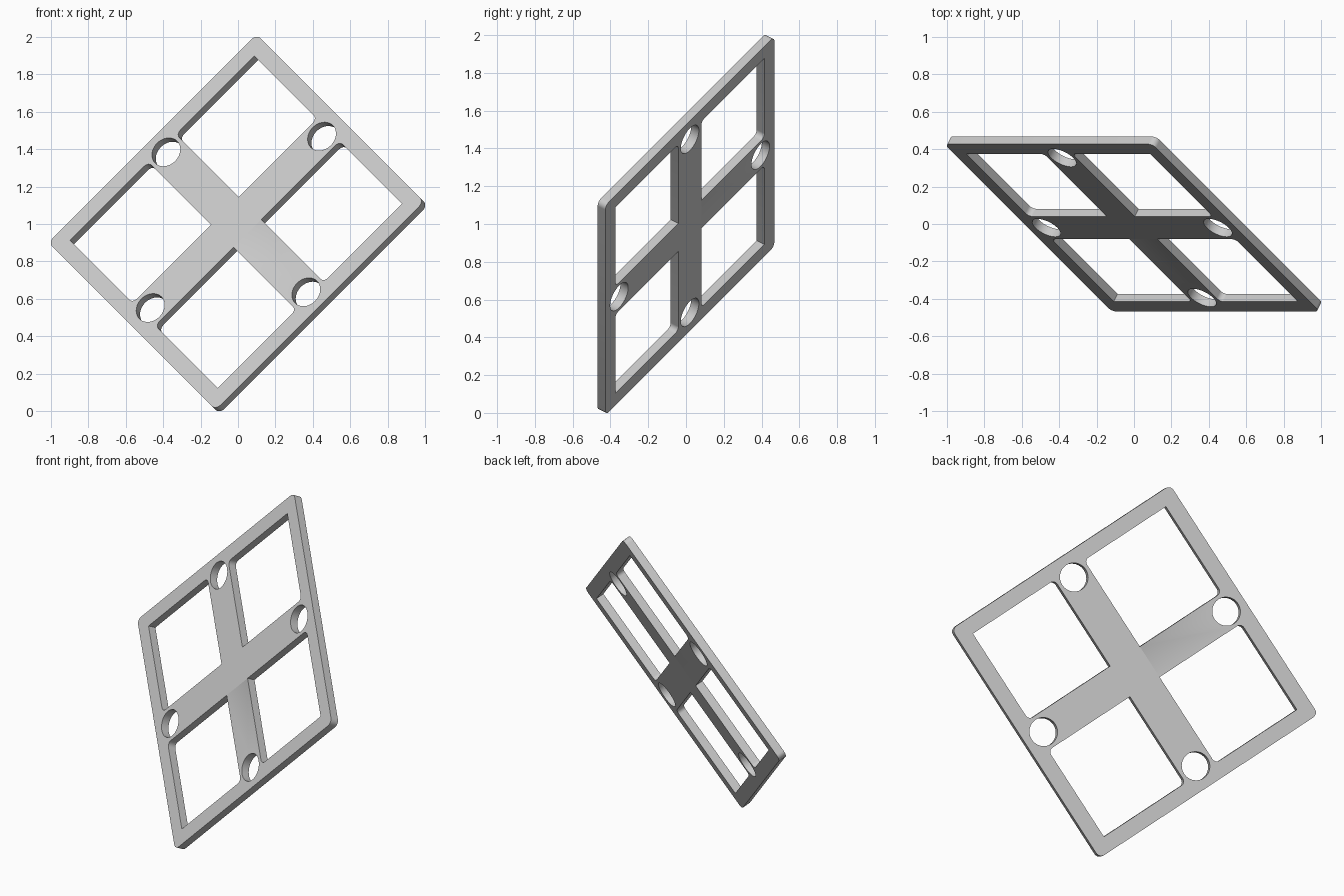
import bpy, bmesh, math
from mathutils import Vector, Matrix

if "Cube" in bpy.data.objects:
    bpy.data.objects.remove(bpy.data.objects["Cube"], do_unlink=True)

HALF_U, HALF_V = 0.787, 0.775    # outer half sizes of the frame
IN_U, IN_V = 0.697, 0.684        # inner edge of the frame border
ARM = 0.105                      # half width of the cross arms
HOLE_DIST, HOLE_R = 0.648, 0.083
THICK = 0.05
FILLET = 0.03


def rounded(corners):
    """Outline from right-angled corners given as (x, y, radius)."""
    points = []
    for i, (x, y, r) in enumerate(corners):
        p = Vector((x, y))
        if r == 0:
            points.append(p)
            continue
        to_prev = (Vector(corners[i - 1][:2]) - p).normalized()
        to_next = (Vector(corners[(i + 1) % len(corners)][:2]) - p).normalized()
        centre = p + r * (to_prev + to_next)
        for k in range(9):
            a = math.pi / 2 * k / 8
            points.append(centre - r * (to_next * math.cos(a) + to_prev * math.sin(a)))
    return points


def circle(cx, cy, r, n=64):
    return [Vector((cx + r * math.cos(math.tau * k / n),
                    cy + r * math.sin(math.tau * k / n))) for k in range(n)]


# Outer outline
R = 0.035
outlines = [rounded([(-HALF_U, -HALF_V, R), (HALF_U, -HALF_V, R),
                     (HALF_U, HALF_V, R), (-HALF_U, HALF_V, R)])]

# Four openings, rounded where the arms meet the border
for su in (-1, 1):
    for sv in (-1, 1):
        outlines.append(rounded([
            (su * ARM, sv * ARM, 0), (su * IN_U, sv * ARM, FILLET),
            (su * IN_U, sv * IN_V, 0), (su * ARM, sv * IN_V, FILLET)]))

# Four round holes at the arm ends
for s in (-1, 1):
    outlines.append(circle(s * HOLE_DIST, 0, HOLE_R))
    outlines.append(circle(0, s * HOLE_DIST, HOLE_R))

# Filled and extruded profile
curve = bpy.data.curves.new("frame_profile", "CURVE")
curve.dimensions = "2D"
curve.fill_mode = "BOTH"
curve.extrude = THICK / 2
for outline in outlines:
    spline = curve.splines.new("POLY")
    spline.points.add(len(outline) - 1)
    for point, co in zip(spline.points, outline):
        point.co = (co.x, co.y, 0, 1)
    spline.use_cyclic_u = True
helper = bpy.data.objects.new("frame_profile", curve)
bpy.context.collection.objects.link(helper)
bpy.context.view_layer.update()
evaluated = helper.evaluated_get(bpy.context.evaluated_depsgraph_get())
mesh = bpy.data.meshes.new_from_object(evaluated)
bpy.data.objects.remove(helper, do_unlink=True)

# Tilt the plate into place
u = Vector((1, 0, 1)).normalized()
v = Vector((1, -1, -1)).normalized()
tilt = Matrix((u, v, u.cross(v))).transposed().to_4x4()
bm = bmesh.new()
bm.from_mesh(mesh)
bmesh.ops.remove_doubles(bm, verts=bm.verts, dist=0.0001)
bmesh.ops.recalc_face_normals(bm, faces=bm.faces)
bm.transform(Matrix.Translation((0, 0, 1)) @ tilt)
bm.to_mesh(mesh)
bm.free()

mesh.name = "cross_frame"
frame = bpy.data.objects.new("cross_frame", mesh)
bpy.context.collection.objects.link(frame)

# Plain grey
grey = bpy.data.materials.new("light_grey")
grey.use_nodes = True
colour = (0.58, 0.58, 0.58, 1)
grey.diffuse_color = colour
grey.node_tree.nodes["Principled BSDF"].inputs["Base Color"].default_value = colour
mesh.materials.clear()
mesh.materials.append(grey)

bpy.ops.object.select_all(action="DESELECT")
frame.select_set(True)
bpy.context.view_layer.objects.active = frame
bpy.ops.object.shade_smooth_by_angle(angle=math.radians(30))
